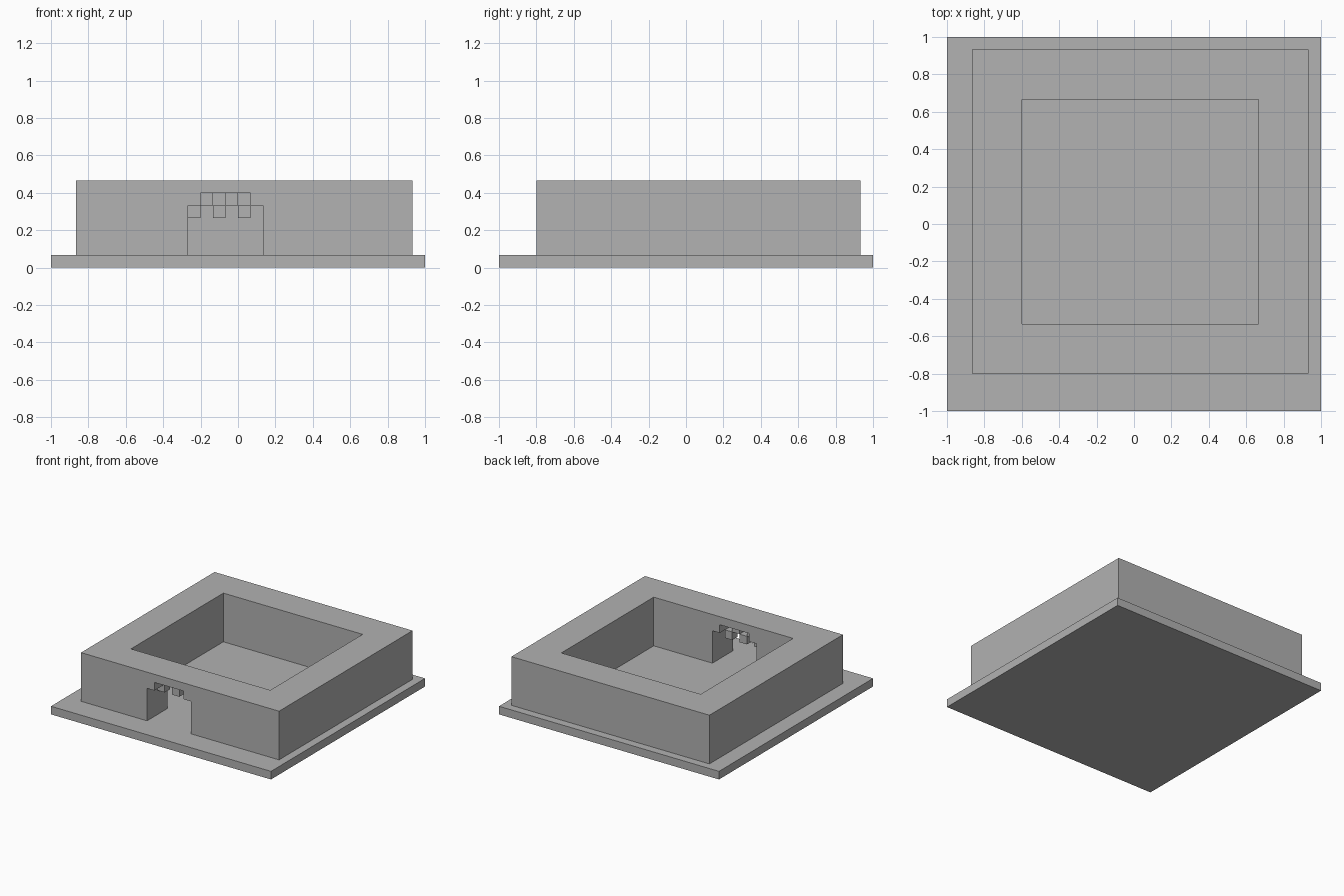
import bpy

# Everything sits on a block grid, 30 blocks along the base
U = 2 / 30

if "Cube" in bpy.data.objects:
    bpy.data.objects.remove(bpy.data.objects["Cube"], do_unlink=True)

stone = bpy.data.materials.new("plain_grey_stone")
stone.use_nodes = True
grey = (0.445, 0.445, 0.445, 1)
stone.diffuse_color = grey
bsdf = next(n for n in stone.node_tree.nodes if n.type == "BSDF_PRINCIPLED")
bsdf.inputs["Base Color"].default_value = grey


def block(name, x, y, z):
    """Box between (low, high) block coordinates on each axis."""
    spans = (x, y, z)
    bpy.ops.mesh.primitive_cube_add(size=1, location=[(a + b) / 2 * U for a, b in spans])
    obj = bpy.context.object
    obj.name = obj.data.name = name
    obj.scale = [(b - a) * U for a, b in spans]
    bpy.ops.object.transform_apply(location=False, rotation=False, scale=True)
    obj.data.materials.append(stone)
    return obj


def carve(target, x, y, z):
    """Cut a box-shaped opening out of the target."""
    cutter = block("opening_cutter", x, y, z)
    cutter.hide_render = True
    mod = target.modifiers.new("opening", "BOOLEAN")
    mod.operation = "DIFFERENCE"
    mod.solver = "EXACT"
    mod.object = cutter
    bpy.context.view_layer.objects.active = target
    bpy.ops.object.modifier_apply(modifier=mod.name)
    bpy.data.objects.remove(cutter, do_unlink=True)


# Base slab
block("base_slab", (-15, 15), (-15, 15), (0, 1))

# Thick walls around an open courtyard, with a stepped gateway in front
walls = block("walls", (-13, 14), (-12, 14), (1, 7))
carve(walls, (-9, 10), (-8, 10), (0, 8))
carve(walls, (-4, 2), (-13, -7), (0, 5))
carve(walls, (-3, 1), (-13, -7), (4, 6))

# Raised gate: staggered blocks hanging in the gateway
for i, x in enumerate(range(-4, 1)):
    z = 4 + i % 2
    block(f"gate_block_{i + 1}", (x, x + 1), (-10, -9), (z, z + 1))
